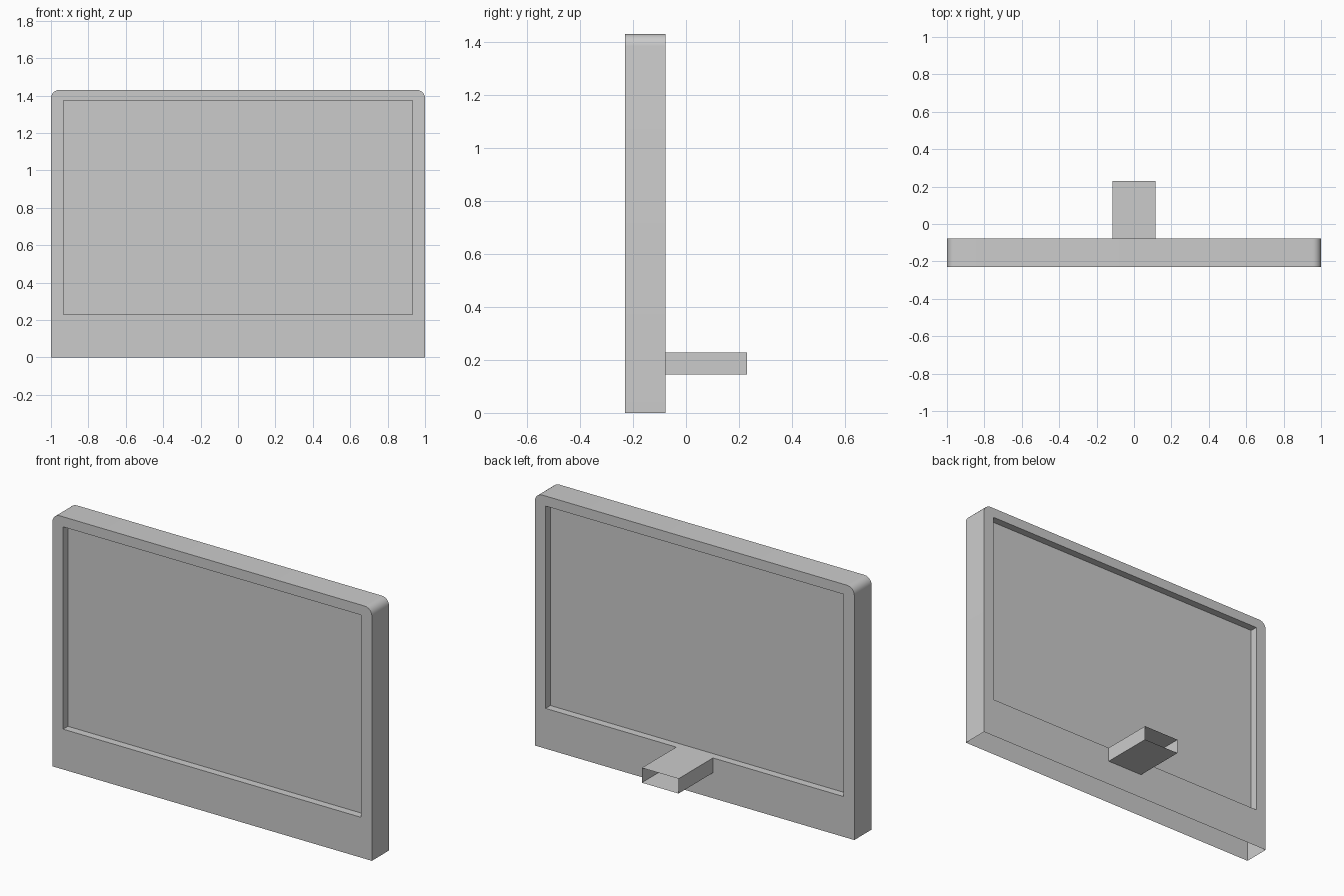
import bpy, bmesh
from math import sin, cos, pi, radians

if "Cube" in bpy.data.objects:
    bpy.data.objects.remove(bpy.data.objects["Cube"])

FRONT, BACK = -0.231, -0.077      # casing depth range
TOP, RADIUS = 1.43, 0.045         # casing height and top corner radius
WIN_X, WIN_Z0, WIN_Z1 = 0.933, 0.228, 1.373
RECESS = 0.043


def finish(bm, name, smooth=False):
    me = bpy.data.meshes.new(name)
    bm.to_mesh(me)
    bm.free()
    ob = bpy.data.objects.new(name, me)
    bpy.context.collection.objects.link(ob)
    if smooth:
        bpy.ops.object.select_all(action='DESELECT')
        ob.select_set(True)
        bpy.context.view_layer.objects.active = ob
        bpy.ops.object.shade_smooth_by_angle(angle=radians(35))
    return ob


def loop(bm, points, y):
    vs = [bm.verts.new((x, y, z)) for x, z in points]
    return vs, [bm.edges.new((a, b)) for a, b in zip(vs, vs[1:] + vs[:1])]


def join_loops(bm, a, b, closed=True):
    n = len(a)
    for i in range(n if closed else n - 1):
        j = (i + 1) % n
        bm.faces.new((a[i], a[j], b[j], b[i]))


# Casing outline: square at the bottom, rounded at the top corners
arc = [(1 - RADIUS + RADIUS * cos(t), TOP - RADIUS + RADIUS * sin(t))
       for t in [i * pi / 12 for i in range(7)]]
right = [(1, 0)] + arc
outline = right + [(-x, z) for x, z in reversed(right)]
window = [(WIN_X, WIN_Z0), (WIN_X, WIN_Z1), (-WIN_X, WIN_Z1), (-WIN_X, WIN_Z0)]

# Casing: hollow shell open underneath, with a recessed screen on both faces
bm = bmesh.new()
rims = []
for y, inward in ((FRONT, RECESS), (BACK, -RECESS)):
    outer, outer_edges = loop(bm, outline, y)
    inner, inner_edges = loop(bm, window, y)
    bmesh.ops.triangle_fill(bm, edges=outer_edges + inner_edges, use_beauty=True,
                            normal=(0, -1 if y == FRONT else 1, 0))
    screen, _ = loop(bm, window, y + inward)
    join_loops(bm, inner, screen)
    bm.faces.new(screen)
    rims.append(outer)
join_loops(bm, rims[0], rims[1], closed=False)
bmesh.ops.recalc_face_normals(bm, faces=bm.faces)
finish(bm, "casing", smooth=True)

# Rear bracket: thin rectangular sleeve, open at its end
bm = bmesh.new()
section = [(-0.115, 0.144), (0.115, 0.144), (0.115, 0.228), (-0.115, 0.228)]
near, _ = loop(bm, section, BACK)
far, _ = loop(bm, section, 0.231)
join_loops(bm, near, far)
bmesh.ops.recalc_face_normals(bm, faces=bm.faces)
finish(bm, "rear_bracket")
